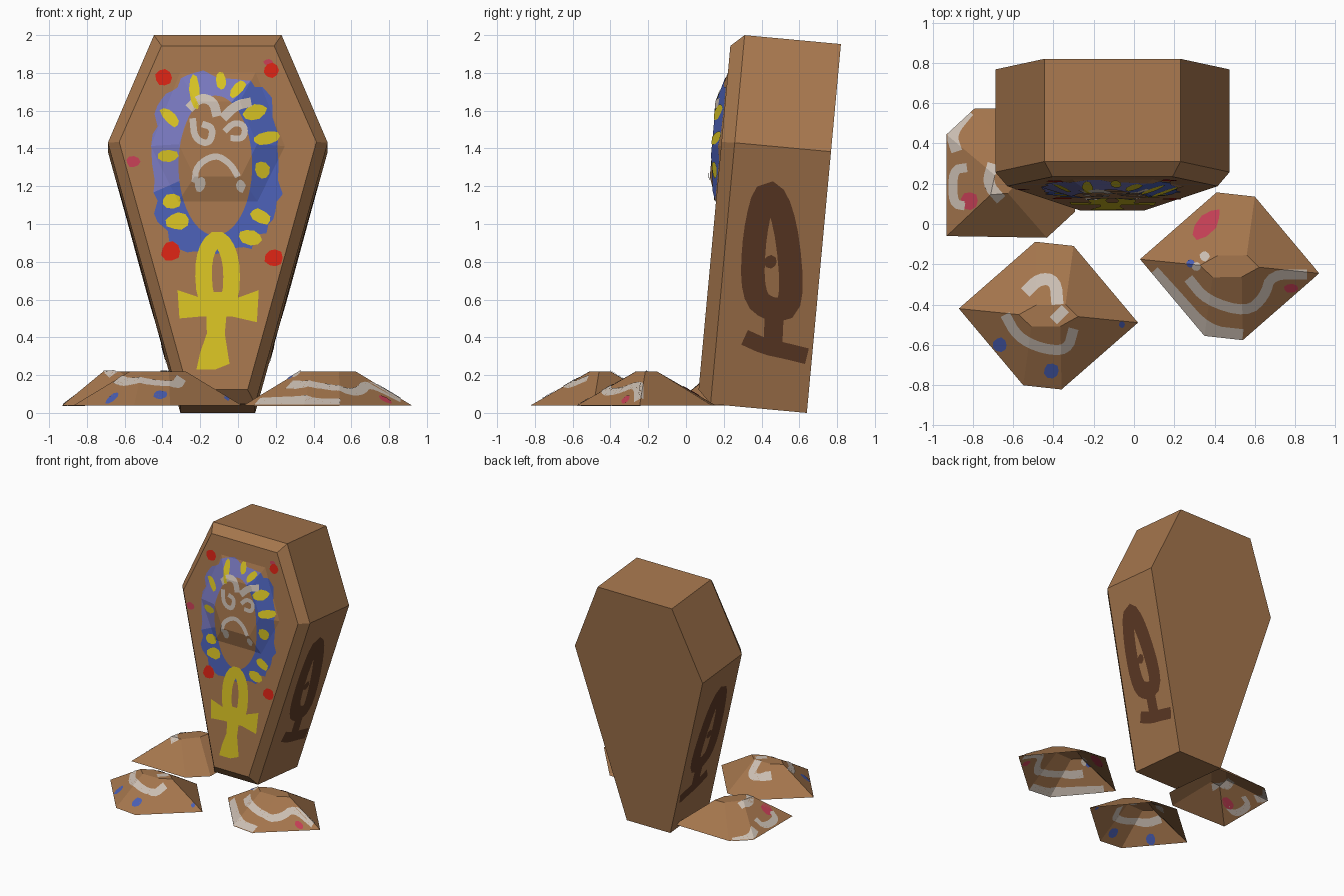
import bpy, bmesh, math, random
from mathutils import Vector, Matrix
from mathutils.bvhtree import BVHTree

if "Cube" in bpy.data.objects:
    bpy.data.objects.remove(bpy.data.objects["Cube"])

random.seed(4)


def material(name, rgb):
    m = bpy.data.materials.new(name)
    m.diffuse_color = (*rgb, 1)
    m.use_nodes = True
    m.node_tree.nodes["Principled BSDF"].inputs["Base Color"].default_value = m.diffuse_color
    return m


WOOD = material("tan wood", (0.376, 0.181, 0.074))
DARK = material("dark brown paint", (0.115, 0.044, 0.019))
BLUE = material("blue paint", (0.069, 0.114, 0.456))
LILAC = material("periwinkle paint", (0.188, 0.188, 0.515))
YELLOW = material("yellow paint", (0.68, 0.54, 0.017))
RED = material("red paint", (0.70, 0.017, 0.007))
PINK = material("pink paint", (0.55, 0.05, 0.09))
PALE = material("pale paint", (0.60, 0.52, 0.45))

X, Y, Z = Vector((1, 0, 0)), Vector((0, 1, 0)), Vector((0, 0, 1))
FRONT, RIGHT, LEFT, TOP = (X, Z, -Y), (Y, Z, X), (Y, Z, -X), (X, Y, Z)


def finish(name, bm, mat):
    me = bpy.data.meshes.new(name)
    bm.to_mesh(me)
    me.materials.append(mat)
    ob = bpy.data.objects.new(name, me)
    bpy.context.collection.objects.link(ob)
    return ob


def loft(name, rings, mat, cap_start=True):
    """Join matching rings of points with quads; returns the bmesh for painting on."""
    bm = bmesh.new()
    rows = [[bm.verts.new(p) for p in r] for r in rings]
    n = len(rows[0])
    for a, b in zip(rows, rows[1:]):
        for i in range(n):
            bm.faces.new((a[i], a[(i + 1) % n], b[(i + 1) % n], b[i]))
    bm.faces.new(rows[-1])
    if cap_start:
        bm.faces.new(rows[0][::-1])
    bmesh.ops.recalc_face_normals(bm, faces=bm.faces)
    bm.normal_update()
    finish(name, bm, mat)
    return bm


# ---- flat paint shapes: each returns a list of 2D polygons
def blob(cx, cy, rx, ry=None, deg=0, n=9):
    ry, a0 = ry or rx, math.radians(deg)
    out = []
    for i in range(n):
        t, k = math.tau * i / n, random.uniform(0.9, 1.1)
        u, v = rx * k * math.cos(t), ry * k * math.sin(t)
        out.append((cx + u * math.cos(a0) - v * math.sin(a0), cy + u * math.sin(a0) + v * math.cos(a0)))
    return [out]


def stroke(pts, w, closed=False):
    p = [Vector(q) for q in pts]
    for _ in range(2):  # corner cutting rounds the path
        pairs = list(zip(p, p[1:] + p[:1] if closed else p[1:]))
        q = [v for a, b in pairs for v in (a.lerp(b, 0.25), a.lerp(b, 0.75))]
        p = q if closed else [p[0]] + q + [p[-1]]
    n, sides = len(p), []
    for i, c in enumerate(p):
        a = p[i - 1] if closed or i else c
        b = p[(i + 1) % n] if closed or i < n - 1 else c
        t = (b - a).normalized() * w / 2
        s = Vector((-t.y, t.x))
        sides.append((c + s, c - s))
    return [[sides[i][0], sides[i][1], sides[(i + 1) % n][1], sides[(i + 1) % n][0]]
            for i in range(n if closed else n - 1)]


def paint(name, target, view, polys, mat, offsets=(0.004,)):
    """Project polygons onto the target, folding them at its edges."""
    a, b, out = view
    tree = BVHTree.FromBMesh(target)
    bm = bmesh.new()
    for off in offsets:
        part = bmesh.new()
        for poly in polys:
            part.faces.new([part.verts.new(a * p[0] + b * p[1]) for p in poly])
        bmesh.ops.remove_doubles(part, verts=part.verts, dist=1e-5)
        bmesh.ops.triangulate(part, faces=part.faces)
        for e in target.edges:
            if any(f.normal.dot(out) > 0.05 for f in e.link_faces):
                d = e.verts[1].co - e.verts[0].co
                no = d.cross(out)
                if no.length > 1e-4:
                    bmesh.ops.bisect_plane(part, geom=part.verts[:] + part.edges[:] + part.faces[:],
                                           dist=1e-5, plane_co=e.verts[0].co, plane_no=no.normalized())
        for f in part.faces:
            hit, no, _, _ = tree.ray_cast(f.calc_center_median() + out * 5, -out)
            if hit is None:
                continue
            pts = [v.co + out * ((hit - v.co).dot(no) / out.dot(no) + off) for v in f.verts]
            if (pts[1] - pts[0]).cross(pts[2] - pts[0]).dot(out) < 0:
                pts.reverse()
            bm.faces.new([bm.verts.new(p) for p in pts])
        part.free()
    bmesh.ops.remove_doubles(bm, verts=bm.verts, dist=1e-5)
    finish(name, bm, mat)


# ---- coffin: six-sided box leaning back, bevelled lid, raised face block
CX, TILT = -0.107, math.radians(5.28)
LEAN = Matrix.Translation((CX, 0.13, 0.047)) @ Matrix.Rotation(-TILT, 4, 'X')


def hexagon(depth, top, mid, low, scale=1, centre=0):
    pts = []
    for (w, u), s in ((top, 1), (mid, 1), (low, 1), (low, -1), (mid, -1), (top, -1)):
        pts.append(LEAN @ Vector((s * w * scale, depth, centre + (u - centre) * scale)))
    return pts


outer = ((0.338, 1.961), (0.582, 1.389), (0.198, 0))
panel = ((0.298, 1.898), (0.522, 1.387), (0.158, 0.07))
face = ((0.20, 1.755), (0.355, 1.365), (0.21, 1.07))
coffin = loft("coffin", [hexagon(0.512, *outer), hexagon(0, *outer), hexagon(-0.07, *panel),
                         hexagon(-0.07, *face), hexagon(-0.115, *face, 0.585, 1.378)], WOOD)

# headdress ring, lighter on the upper left
N = 56
ring = []
for i in range(N):
    t = math.tau * i / N
    c, s = math.cos(t), math.sin(t)
    k = random.uniform(0.93, 1.04)
    sq = lambda v: math.copysign(abs(v) ** 0.75, v)
    ring.append(((-0.12 + 0.195 * c, 1.31 + 0.37 * s),
                 (-0.115 + 0.345 * k * sq(c), 1.32 + 0.48 * k * sq(s))))
quads = [[ring[i][0], ring[i][1], ring[(i + 1) % N][1], ring[(i + 1) % N][0]] for i in range(N)]
lit = range(int(N * 0.18), int(N * 0.55))
paint("headdress_blue", coffin, FRONT, [q for i, q in enumerate(quads) if i not in lit], BLUE)
paint("headdress_light", coffin, FRONT, [quads[i] for i in lit], LILAC)

# yellow patches on the headdress
patches = []
for x, z, l, w, deg in ((-0.23, 1.70, 0.095, 0.028, 95), (-0.09, 1.76, 0.05, 0.028, 100),
                        (0, 1.715, 0.055, 0.027, 50), (0.09, 1.59, 0.065, 0.04, 20),
                        (0.15, 1.455, 0.075, 0.035, 8), (0.13, 1.285, 0.05, 0.04, 100),
                        (0.12, 1.04, 0.06, 0.035, -25), (0.065, 0.93, 0.065, 0.04, -15),
                        (-0.36, 1.565, 0.065, 0.032, -45), (-0.37, 1.36, 0.055, 0.032, 0),
                        (-0.35, 1.12, 0.05, 0.038, 0), (-0.32, 1.015, 0.06, 0.045, 10)):
    patches += blob(x, z, l, w, deg)
paint("headdress_patches", coffin, FRONT, patches, YELLOW, (0.007,))

# looped cross below the face
cross = stroke([(-0.11, 0.95), (-0.03, 0.82), (-0.04, 0.56), (-0.17, 0.56), (-0.19, 0.82)], 0.088, True)
cross += [[(-0.32, 0.65), (-0.2, 0.61), (0, 0.61), (0.11, 0.65), (0.1, 0.48), (-0.03, 0.51), (-0.2, 0.51), (-0.31, 0.5)],
          [(-0.17, 0.64), (-0.05, 0.64), (-0.07, 0.42), (-0.045, 0.26), (-0.12, 0.23), (-0.22, 0.23), (-0.2, 0.32), (-0.165, 0.42)]]
paint("looped_cross", coffin, FRONT, cross, YELLOW, (0.007,))

# pale brows, eyes and mouth
marks = stroke([(-0.26, 1.61), (-0.2, 1.67), (-0.13, 1.65), (-0.11, 1.57)], 0.05)
marks += stroke([(-0.08, 1.56), (-0.01, 1.63), (0.07, 1.645)], 0.05)
marks += stroke([(-0.24, 1.56), (-0.23, 1.45), (-0.15, 1.42), (-0.13, 1.51), (-0.19, 1.53)], 0.035)
marks += stroke([(-0.07, 1.49), (-0.02, 1.54), (0.04, 1.52), (0.03, 1.45), (-0.04, 1.455)], 0.032)
marks += stroke([(-0.23, 1.22), (-0.22, 1.31), (-0.12, 1.37), (-0.04, 1.32), (0, 1.25)], 0.033)
marks += blob(-0.2, 1.21, 0.04, 0.03, 80) + blob(0.015, 1.2, 0.035, 0.025, 90)
paint("face_marks", coffin, FRONT, marks, PALE, (0.007,))

# dots on the lid
dots = blob(-0.395, 1.775, 0.043) + blob(0.175, 1.815, 0.04) + blob(-0.355, 0.855, 0.052) + blob(0.19, 0.82, 0.048)
paint("red_dots", coffin, FRONT, dots, RED, (0.007,))
paint("pink_dots", coffin, FRONT, blob(-0.555, 1.33, 0.036, 0.03) + blob(0.16, 1.855, 0.025, 0.018), PINK, (0.006,))

# dark ring-and-foot mark on both sides
mark = stroke([(0.36, 0.95), (0.43, 1.22), (0.53, 1.02), (0.57, 0.56), (0.45, 0.54), (0.35, 0.62)], 0.125, True)
mark += stroke([(0.47, 0.58), (0.46, 0.36)], 0.1) + blob(0.445, 0.8, 0.035)
mark += stroke([(0.31, 0.4), (0.42, 0.35), (0.52, 0.33), (0.64, 0.3)], 0.085)
paint("side_mark_right", coffin, RIGHT, mark, DARK)
paint("side_mark_left", coffin, LEFT, mark, DARK)

# ---- three open-bottomed shards around the foot
BASE = ((-0.445, 0.035), (-0.065, 0.367), (0.125, 0.346))
CROWN = ((-0.147, 0.005), (-0.06, 0.053), (0.085, 0.055))
BOTH = (0.004, -0.004)  # paint shows on both sides of a shard


def shard(name, cx, cy, deg):
    rot = Matrix.Translation((cx, cy, 0)) @ Matrix.Rotation(math.radians(deg), 4, 'Z')
    rings = [[rot @ Vector((s * x, s * y, z)) for s in (1, -1) for x, y in pts]
             for pts, z in ((BASE, 0.04), (CROWN, 0.22))]
    return loft(name, rings, WOOD, cap_start=False)


front_shard = shard("front_shard", -0.425, -0.455, 0)
right_shard = shard("right_shard", 0.475, -0.21, 0)
back_shard = shard("back_shard", -0.612, 0.253, 49)

lines = stroke([(-0.54, -0.34), (-0.47, -0.27), (-0.39, -0.28), (-0.38, -0.4)], 0.06)
lines += stroke([(-0.4, -0.48), (-0.34, -0.42)], 0.05)
lines += stroke([(-0.64, -0.45), (-0.58, -0.56), (-0.46, -0.62), (-0.33, -0.63), (-0.3, -0.52)], 0.05)
paint("front_shard_lines", front_shard, TOP, lines, PALE, BOTH)
paint("front_shard_dots", front_shard, TOP,
      blob(-0.665, -0.6, 0.035) + blob(-0.41, -0.73, 0.037) + blob(-0.06, -0.5, 0.016), BLUE, BOTH)

lines = stroke([(0.27, -0.27), (0.36, -0.38), (0.56, -0.44), (0.65, -0.36), (0.68, -0.25), (0.86, -0.25)], 0.05)
lines += stroke([(0.09, -0.24), (0.2, -0.36), (0.36, -0.54), (0.54, -0.56)], 0.075)
lines += blob(0.35, -0.16, 0.025) + blob(0.31, -0.21, 0.022)
paint("right_shard_lines", right_shard, TOP, lines, PALE, BOTH)
paint("right_shard_pink", right_shard, TOP, blob(0.36, 0, 0.09, 0.045, 48) + blob(0.78, -0.32, 0.035, 0.022), PINK, BOTH)
paint("right_shard_dot", right_shard, TOP, blob(0.28, -0.195, 0.02), BLUE, BOTH)

lines = stroke([(-0.82, 0.56), (-0.91, 0.45), (-0.88, 0.36)], 0.055)
lines += stroke([(-0.83, 0.28), (-0.9, 0.27), (-0.9, 0.1), (-0.84, 0.09)], 0.045)
lines += stroke([(-0.7, 0.3), (-0.73, 0.2), (-0.66, 0.12)], 0.055)
paint("back_shard_lines", back_shard, TOP, lines, PALE, BOTH)
paint("back_shard_pink", back_shard, TOP, blob(-0.82, 0.115, 0.045), PINK, BOTH)
